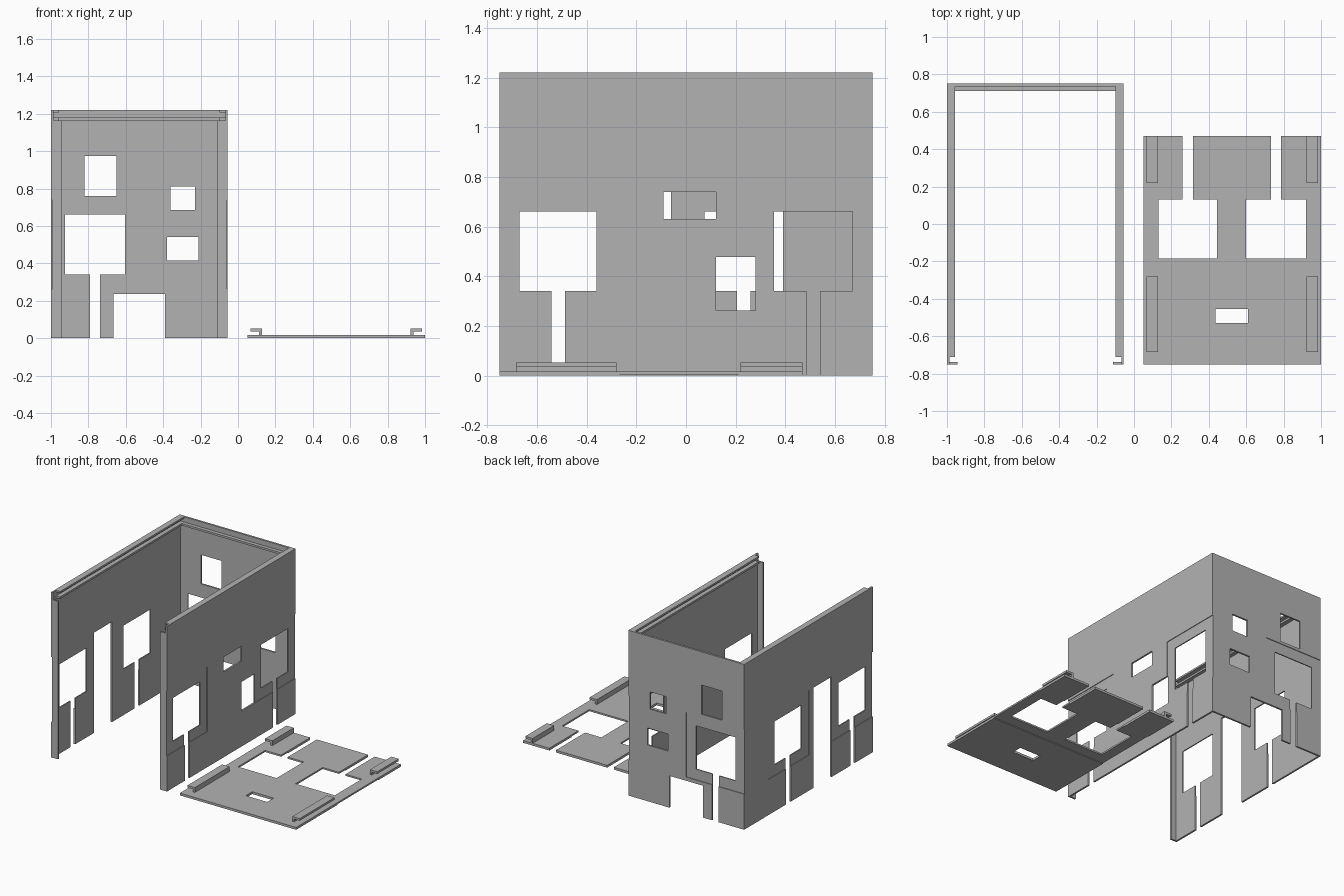
import bpy, bmesh

if "Cube" in bpy.data.objects:
    bpy.data.objects.remove(bpy.data.objects["Cube"])

grey = bpy.data.materials.new("plain_grey")
grey.diffuse_color = (0.45, 0.45, 0.45, 1)
grey.use_nodes = True
grey.node_tree.nodes["Principled BSDF"].inputs["Base Color"].default_value = grey.diffuse_color

T = 0.013       # sheet thickness
RECESS = 0.005  # depth of the window surrounds
X0, X1, Y0, Y1, H = -1.0, -0.055, -0.75, 0.75, 1.22


def finish(name, bm):
    bmesh.ops.remove_doubles(bm, verts=bm.verts, dist=1e-5)
    bmesh.ops.dissolve_limit(bm, angle_limit=0.01, verts=bm.verts, edges=bm.edges)
    bmesh.ops.recalc_face_normals(bm, faces=bm.faces)
    me = bpy.data.meshes.new(name)
    bm.to_mesh(me)
    bm.free()
    me.materials.append(grey)
    ob = bpy.data.objects.new(name, me)
    bpy.context.collection.objects.link(ob)
    return ob


def panel(name, rect, holes, frames, place, thick=T):
    """Sheet in (u, v, depth); rects are (u0, u1, v0, v1); depth 0 is the outside."""
    rects = [rect] + holes + frames
    us = sorted({min(max(c, rect[0]), rect[1]) for r in rects for c in r[:2]})
    vs = sorted({min(max(c, rect[2]), rect[3]) for r in rects for c in r[2:]})
    ws = [0, RECESS, thick]

    def inside(i, j, rs):
        u, v = (us[i] + us[i + 1]) / 2, (vs[j] + vs[j + 1]) / 2
        return any(r[0] < u < r[1] and r[2] < v < r[3] for r in rs)

    def solid(i, j, k):
        if not (0 <= i < len(us) - 1 and 0 <= j < len(vs) - 1 and 0 <= k < 2):
            return False
        return not inside(i, j, holes) and not (k == 0 and inside(i, j, frames))

    bm = bmesh.new()
    for i in range(len(us) - 1):
        for j in range(len(vs) - 1):
            for k in range(2):
                if not solid(i, j, k):
                    continue
                for axis in range(3):
                    for side in (0, 1):
                        n = [i, j, k]
                        n[axis] += 2 * side - 1
                        if solid(*n):
                            continue
                        quad = []
                        for a, b in ((0, 0), (1, 0), (1, 1), (0, 1)):
                            c = [i, j, k]
                            c[axis] += side
                            c[(axis + 1) % 3] += a
                            c[(axis + 2) % 3] += b
                            quad.append(bm.verts.new(place(us[c[0]], vs[c[1]], ws[c[2]])))
                        bm.faces.new(quad)
    return finish(name, bm)


def box(name, x0, x1, y0, y1, z0, z1):
    bm = bmesh.new()
    bmesh.ops.create_cube(bm, size=1)
    for v in bm.verts:
        v.co = (x1 if v.co.x > 0 else x0, y1 if v.co.y > 0 else y0, z1 if v.co.z > 0 else z0)
    return finish(name, bm)


def window(u0, u1):
    """Large opening with a narrow slot down to the base, and its surround."""
    m = (u0 + u1) / 2
    return [(u0, u1, 0.34, 0.66), (m - 0.027, m + 0.027, -1, 0.345)], \
           [(u0 - 0.08, u1 + 0.08, 0.262, 0.74)]


# Side walls
front_h, front_f = window(-0.67, -0.36)
rear_h, rear_f = window(0.355, 0.67)
mid_h, mid_f = window(0.075, 0.39)
panel("right_wall", (Y0, Y1, 0, H),
      front_h + rear_h + [(-0.09, 0.12, 0.63, 0.74), (0.12, 0.28, 0.262, 0.477)],
      front_f + rear_f, lambda u, v, w: (X1 - w, u, v))
panel("left_wall", (Y0, Y1 - T, 0, H),
      front_h + mid_h + [(-0.27, -0.06, -1, 0.74)],
      front_f + mid_f, lambda u, v, w: (X0 + w, u, v))

# Back wall
back_h, back_f = window(-0.925, -0.605)
panel("back_wall", (X0, X1 - T, 0, H),
      back_h + [(-0.82, -0.65, 0.76, 0.975), (-0.36, -0.23, 0.685, 0.812),
                (-0.38, -0.21, 0.415, 0.54), (-0.665, -0.39, -1, 0.235)],
      back_f, lambda u, v, w: (u, Y1 - w, v))

# Rails along the wall tops and hooks on the front ends
for side, edge, s in (("left", X0, 1), ("right", X1, -1)):
    a = edge + s * T * 0.8

    def span(d):
        return sorted((a, edge + s * d))
    box(side + "_top_rail", *span(0.044), -0.71, Y1 - T, 1.207, H)
    box(side + "_lower_rail", *span(0.044), -0.71, Y1 - T, 1.165, 1.18)
    box(side + "_front_hook", *span(0.056), Y0, -0.737, 0, 1.165)
box("back_top_rail", X0 + T, X1 - T, 0.735, Y1 - T * 0.8, 1.207, H)
box("back_lower_rail", X0 + T, X1 - T, 0.71, Y1 - T * 0.8, 1.165, 1.18)

# Flat roof panel lying beside the shell
roof_holes = [(0.435, 0.61, -0.53, -0.455)]
for u0, u1 in ((0.13, 0.445), (0.60, 0.92)):
    m = (u0 + u1) / 2
    roof_holes += [(u0, u1, -0.185, 0.13), (m - 0.027, m + 0.027, 0.12, 1)]
panel("roof_panel", (0.05, 1.0, Y0, 0.47), roof_holes, [(0.05, 1.0, -0.265, 0.21)],
      lambda u, v, w: (u, v, w), 0.017)

# Hooked clips on the roof panel
for side, edge, s in (("left", 0.05, 1), ("right", 1.0, -1)):
    for end, y0, y1 in (("front", -0.685, -0.28), ("rear", 0.22, 0.47)):
        x = sorted((edge + s * 0.062, edge + s * 0.077))
        box(f"{side}_{end}_clip_stem", *x, y0, y1, 0.014, 0.04)
        x = sorted((edge + s * 0.017, edge + s * 0.077))
        box(f"{side}_{end}_clip_flange", *x, y0, y1, 0.037, 0.053)
